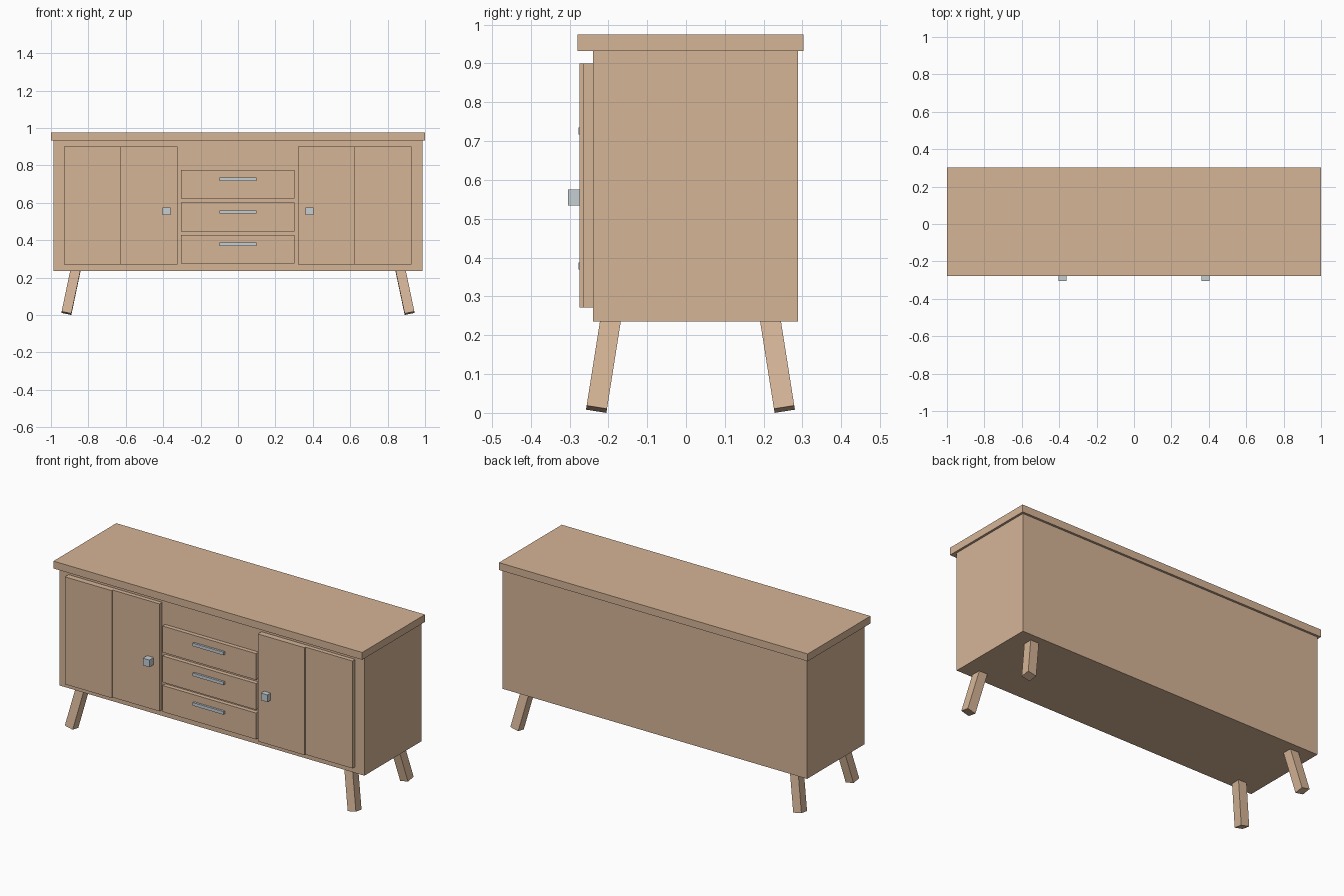
import bpy
from mathutils import Matrix, Vector

if "Cube" in bpy.data.objects:
    bpy.data.objects.remove(bpy.data.objects["Cube"])


def material(name, rgb):
    m = bpy.data.materials.new(name)
    m.diffuse_color = (*rgb, 1)
    m.use_nodes = True
    m.node_tree.nodes["Principled BSDF"].inputs["Base Color"].default_value = m.diffuse_color
    return m


WOOD = material("light_wood", (0.67, 0.46, 0.31))
METAL = material("pale_metal", (0.56, 0.62, 0.65))


def box(name, x, y, z, mat=WOOD):
    """Axis-aligned box from (min, max) ranges."""
    bpy.ops.mesh.primitive_cube_add(size=1)
    o = bpy.context.object
    o.name = name
    mid = Vector([(r[0] + r[1]) / 2 for r in (x, y, z)])
    size = [r[1] - r[0] for r in (x, y, z)]
    o.data.transform(Matrix.Translation(mid) @ Matrix.Diagonal((*size, 1)))
    o.data.materials.append(mat)
    return o


# Carcass and top
box("cabinet_body", (-0.987, 0.987), (-0.24, 0.289), (0.235, 0.933))
box("table_top", (-1, 1), (-0.279, 0.302), (0.932, 0.975))

# Doors: two boards each, the left one slightly proud
for side, x0 in (("left", -0.93), ("right", 0.32)):
    mid, x1 = x0 + 0.304, x0 + 0.607
    box(side + "_door_proud_board", (x0, mid), (-0.274, -0.239), (0.271, 0.9))
    box(side + "_door_flush_board", (mid, x1), (-0.265, -0.239), (0.271, 0.9))

# Door knobs
for side, s in (("left", -1), ("right", 1)):
    c = s * 0.382
    box(side + "_knob", (c - 0.021, c + 0.021), (-0.304, -0.262),
        (0.534, 0.576), METAL)

# Drawers with bar handles
for i, z in enumerate((0.351, 0.524, 0.699)):
    box(f"drawer_{i + 1}", (-0.304, 0.302), (-0.265, -0.239),
        (z - 0.077, z + 0.077))
    box(f"drawer_handle_{i + 1}", (-0.1, 0.1), (-0.277, -0.262),
        (z + 0.018, z + 0.036), METAL)

# Splayed square legs
for sx, xn in ((-1, "left"), (1, "right")):
    for sy, yn in ((-1, "front"), (1, "back")):
        leg = box(f"{yn}_{xn}_leg", (-0.0265, 0.0265), (-0.0265, 0.0265), (0, 0.245))
        d = Vector((-sx * 0.21, -sy * 0.158, 1)).normalized()
        ax = (Vector((1, 0, 0)) - d * d.x).normalized()
        ay = d.cross(ax)
        rot = Matrix((ax, ay, d)).transposed().to_4x4()
        foot = Vector((sx * 0.917, 0.0115 + sy * 0.242, 0.0095))
        leg.data.transform(Matrix.Translation(foot) @ rot)
